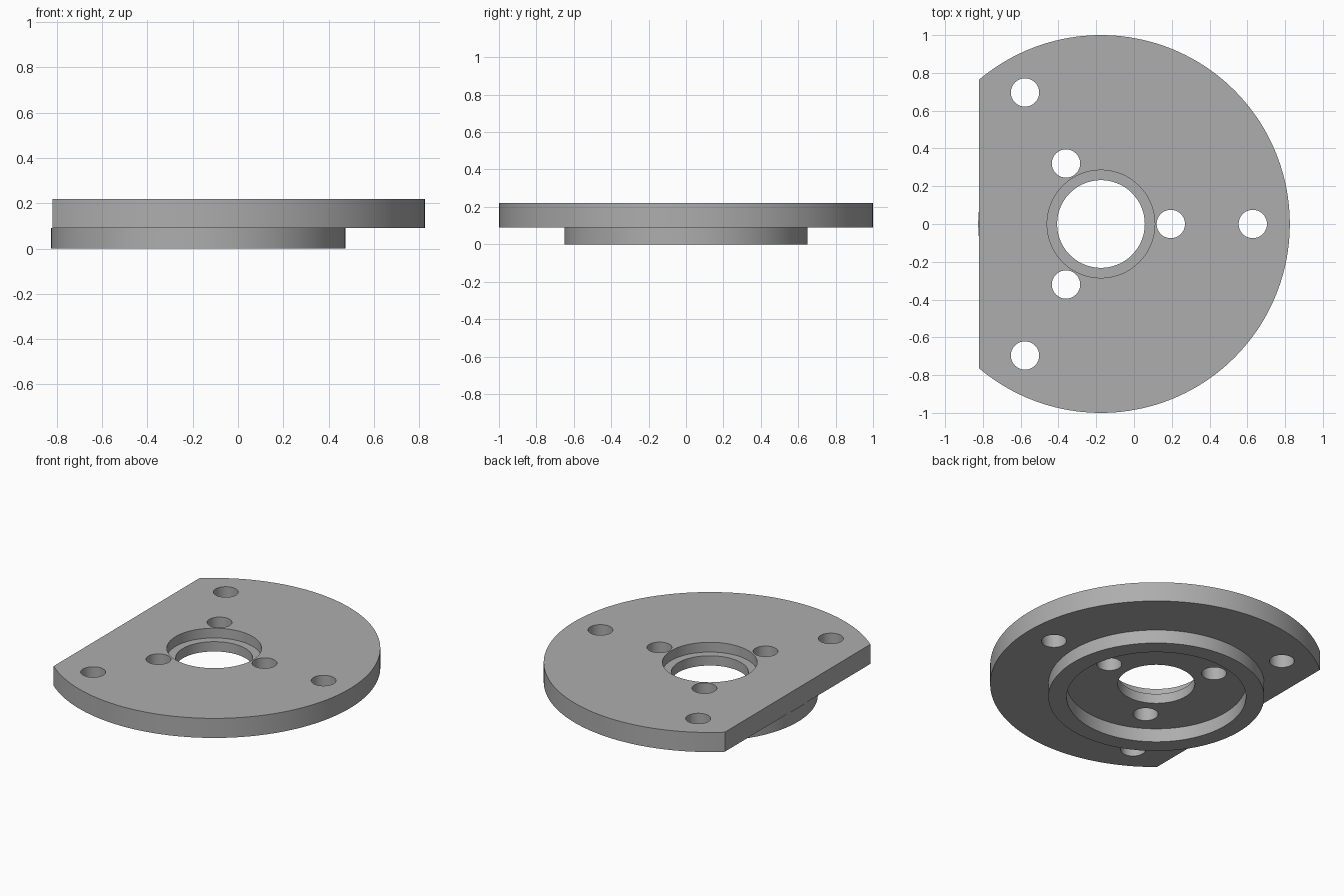
import bpy, bmesh, math

if "Cube" in bpy.data.objects:
    bpy.data.objects.remove(bpy.data.objects["Cube"])

CX = -0.175          # axis of the round features
FLAT_X = -0.82       # straight edge of the plate
Z_STEP, Z_TOP = 0.09, 0.22

metal = bpy.data.materials.new("grey metal")
metal.diffuse_color = (0.42, 0.42, 0.42, 1)
metal.use_nodes = True
metal.node_tree.nodes["Principled BSDF"].inputs["Base Color"].default_value = metal.diffuse_color


def prism(name, points, z0, z1):
    """Extrude a flat outline from z0 to z1."""
    bm = bmesh.new()
    face = bm.faces.new([bm.verts.new((x, y, z0)) for x, y in points])
    top = bmesh.ops.extrude_face_region(bm, geom=[face])
    verts = [v for v in top["geom"] if isinstance(v, bmesh.types.BMVert)]
    bmesh.ops.translate(bm, verts=verts, vec=(0, 0, z1 - z0))
    bmesh.ops.recalc_face_normals(bm, faces=bm.faces)
    mesh = bpy.data.meshes.new(name)
    bm.to_mesh(mesh)
    bm.free()
    mesh.materials.append(metal)
    obj = bpy.data.objects.new(name, mesh)
    bpy.context.collection.objects.link(obj)
    return obj


def disc(name, x, y, r, z0, z1, n=128):
    pts = [(x + r * math.cos(2 * math.pi * i / n),
            y + r * math.sin(2 * math.pi * i / n)) for i in range(n)]
    return prism(name, pts, z0, z1)


def combine(target, other, operation):
    mod = target.modifiers.new(operation.lower(), 'BOOLEAN')
    mod.operation = operation
    mod.solver = 'EXACT'
    mod.object = other
    bpy.context.view_layer.objects.active = target
    bpy.ops.object.modifier_apply(modifier=mod.name)
    bpy.data.objects.remove(other)


# Round plate with one straight edge
a = math.acos(FLAT_X - CX)
arc = [-a + 2 * a * i / 128 for i in range(129)]
flange = prism("flange_plate",
               [(CX + math.cos(t), math.sin(t)) for t in arc], Z_STEP, Z_TOP)

# Raised rim underneath
combine(flange, disc("rim", CX, 0, 0.65, 0, Z_STEP), 'UNION')
combine(flange, disc("rim_recess", CX, 0, 0.54, -0.1, Z_STEP), 'DIFFERENCE')

# Central bore and the shallow counterbore on top
combine(flange, disc("bore", CX, 0, 0.232, -0.1, 0.4), 'DIFFERENCE')
combine(flange, disc("counterbore", CX, 0, 0.285, 0.155, 0.4), 'DIFFERENCE')

# Two circles of three bolt holes
for radius in (0.37, 0.804):
    for k in range(3):
        t = 2 * math.pi * k / 3
        hole = disc("bolt_hole", CX + radius * math.cos(t),
                    radius * math.sin(t), 0.075, -0.1, 0.4, 48)
        combine(flange, hole, 'DIFFERENCE')

# Smooth walls, sharp rims
bpy.ops.object.select_all(action='DESELECT')
flange.select_set(True)
bpy.context.view_layer.objects.active = flange
bpy.ops.object.shade_smooth_by_angle(angle=math.radians(30))
